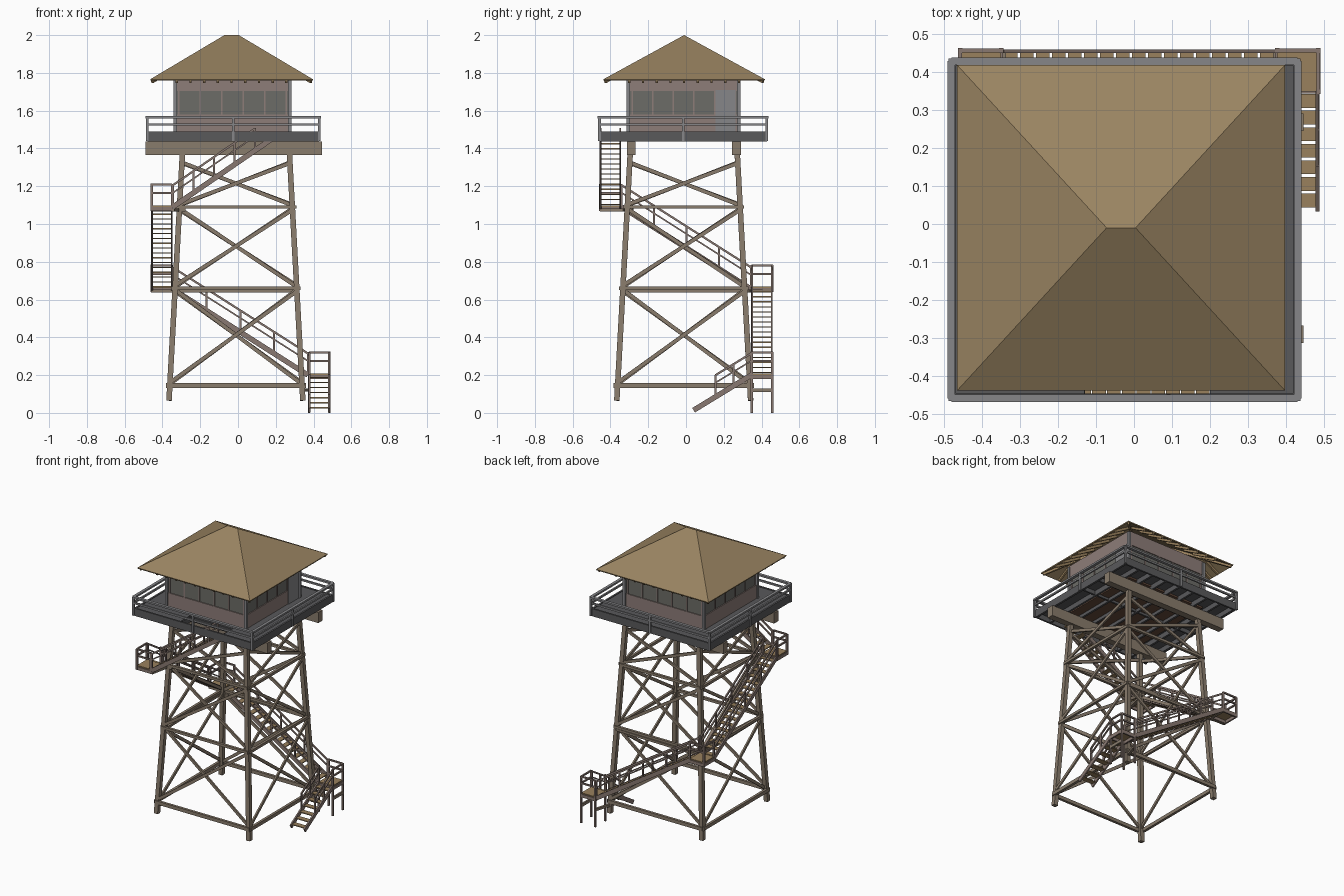
import bpy, bmesh, math
from mathutils import Vector as V

if "Cube" in bpy.data.objects:
    bpy.data.objects.remove(bpy.data.objects["Cube"])


def material(name, r, g, b):
    m = bpy.data.materials.new(name)
    m.diffuse_color = (r, g, b, 1)
    m.use_nodes = True
    m.node_tree.nodes["Principled BSDF"].inputs["Base Color"].default_value = m.diffuse_color
    return m


TIMBER = material("timber", .25, .20, .15)
STAIR = material("stair_wood", .25, .19, .165)
TREAD = material("tread_wood", .32, .22, .11)
ROOF = material("roof_shingle", .32, .23, .12)
DECK = material("deck_grey", .10, .10, .105)
RAIL = material("rail_grey", .24, .24, .25)
WALL = material("wall_paint", .27, .205, .19)
GLASS = material("glass", .15, .15, .135)
FLOOR = material("floor_brown", .13, .07, .045)


class Part:
    """Collects boxes and beams into one mesh object."""

    def __init__(self, name, mat):
        self.name, self.mat, self.bm = name, mat, bmesh.new()

    def hexa(self, low, high):
        v = [self.bm.verts.new(p) for p in low + high]
        for f in ((3, 2, 1, 0), (4, 5, 6, 7), (0, 1, 5, 4), (1, 2, 6, 5), (2, 3, 7, 6), (3, 0, 4, 7)):
            self.bm.faces.new([v[i] for i in f])

    def box(self, x0, x1, y0, y1, z0, z1):
        q = [(x0, y0), (x1, y0), (x1, y1), (x0, y1)]
        self.hexa([(x, y, z0) for x, y in q], [(x, y, z1) for x, y in q])

    def beam(self, a, b, w, h=None):
        a, b, h = V(a), V(b), h or w
        d = (b - a).normalized()
        ref = V((0, 0, 1)) if abs(d.z) < .95 else V((0, 1, 0))
        s = d.cross(ref).normalized()
        u = s.cross(d)
        o = [s * w / 2 * i + u * h / 2 * j for i, j in ((-1, -1), (1, -1), (1, 1), (-1, 1))]
        self.hexa([a + k for k in o], [b + k for k in o])

    def done(self):
        bmesh.ops.recalc_face_normals(self.bm, faces=self.bm.faces)
        me = bpy.data.meshes.new(self.name)
        self.bm.to_mesh(me)
        self.bm.free()
        me.materials.append(self.mat)
        ob = bpy.data.objects.new(self.name, me)
        bpy.context.collection.objects.link(ob)
        return ob


# Tapering tower legs
def leg(c, z, out=0):
    h = .354 - .07 * (z - .07) / 1.29 + out
    return V((-.011 + c[0] * h, -.012 + c[1] * h, z))


CORNERS = [(-1, -1), (1, -1), (1, 1), (-1, 1)]
p = Part("tower_legs", TIMBER)
for c in CORNERS:
    p.beam(leg(c, .065), leg(c, 1.37), .029)
p.done()

# Horizontal girts and cross braces on all four sides
girts, braces = Part("tower_girts", TIMBER), Part("tower_cross_braces", TIMBER)
LEVELS = [.145, .66, 1.09, 1.335]
for i in range(4):
    a, b = CORNERS[i], CORNERS[(i + 1) % 4]
    for k, z in enumerate(LEVELS[:3]):
        girts.beam(leg(a, z, .012), leg(b, z, .012), .018, .024 if k == 0 else .018)
    for z0, z1 in zip(LEVELS, LEVELS[1:]):
        braces.beam(leg(a, z0 + .01, .008), leg(b, z1 - .01, .008), .011, .02)
        braces.beam(leg(b, z0 + .01, -.004), leg(a, z1 - .01, -.004), .011, .02)
girts.done()
braces.done()

# Two deep main beams carrying the deck
p = Part("main_beams", TIMBER)
for y in (-.29, .267):
    p.box(-.49, .445, y - .023, y + .023, 1.365, 1.438)
p.done()

# Deck with a stair opening, joists and edge boards
X0, X1, Y0, Y1 = -.48, .43, -.458, .428
OX0, OX1, OY = -.13, .2, -.332
p = Part("deck_boards", DECK)
p.box(X0, X1, OY, Y1, 1.474, 1.486)
p.box(X0, OX0, Y0, OY, 1.474, 1.486)
p.box(OX1, X1, Y0, OY, 1.474, 1.486)
p.done()
p = Part("deck_joists", DECK)
for i in range(9):
    x = X0 + .01 + (X1 - X0 - .02) * i / 8
    p.box(x - .007, x + .007, OY if OX0 < x < OX1 else Y0, Y1, 1.44, 1.476)
for y in (OY, -.01, .14):
    p.box(X0, X1, y - .006, y + .006, 1.446, 1.475)
p.box(X0, X1, Y0, Y0 + .012, 1.438, 1.49)
p.box(X0, X1, Y1 - .012, Y1, 1.438, 1.49)
p.box(X0, X0 + .012, Y0, Y1, 1.438, 1.49)
p.box(X1 - .012, X1, Y0, Y1, 1.438, 1.49)
p.done()
p = Part("cabin_floor", FLOOR)
p.box(-.33, .27, -.3, .275, 1.462, 1.475)
p.done()

# Deck railing
p = Part("deck_railing", RAIL)
q = [V((X0, Y0, 0)), V((X1, Y0, 0)), V((X1, Y1, 0)), V((X0, Y1, 0))]
for i in range(4):
    a, b = q[i], q[(i + 1) % 4]
    for z, w, h in ((1.565, .02, .012), (1.527, .011, .012)):
        p.beam(a + V((0, 0, z)), b + V((0, 0, z)), w, h)
    for t in (0, .5):
        c = a.lerp(b, t)
        p.beam(c + V((0, 0, 1.44)), c + V((0, 0, 1.568)), .014)
p.done()

# Cabin: sill walls, header walls, glass band, mullions, corner posts
CX0, CX1, CY0, CY1 = -.333, .275, -.305, .28
p = Part("cabin_walls", WALL)
for z0, z1 in ((1.486, 1.58), (1.703, 1.8)):
    p.box(CX0, CX1, CY0, CY0 + .014, z0, z1)
    p.box(CX0, CX1, CY1 - .014, CY1, z0, z1)
    p.box(CX0, CX0 + .014, CY0, CY1, z0, z1)
    p.box(CX1 - .014, CX1, CY0, CY1, z0, z1)
p.done()
p, g = Part("window_frames", WALL), Part("window_panes", GLASS)
g.box(CX0 + .006, CX1 - .006, CY0 + .006, CY0 + .01, 1.575, 1.708)
g.box(CX0 + .006, CX1 - .006, CY1 - .01, CY1 - .006, 1.575, 1.708)
g.box(CX0 + .006, CX0 + .01, CY0 + .006, CY1 - .006, 1.575, 1.708)
g.box(CX1 - .01, CX1 - .006, CY0 + .006, CY1 - .006, 1.575, 1.708)
for i in range(6):
    x = CX0 + .02 + (CX1 - CX0 - .04) * i / 5
    y = CY0 + .02 + (CY1 - CY0 - .04) * i / 5
    for s in (CY0 + .005, CY1 - .005):
        p.box(x - .004, x + .004, s - .004, s + .004, 1.578, 1.705)
    for s in (CX0 + .005, CX1 - .005):
        p.box(s - .004, s + .004, y - .004, y + .004, 1.578, 1.705)
p.done()
g.done()
p = Part("cabin_corner_posts", RAIL)
for x in (CX0, CX1):
    for y in (CY0, CY1):
        p.box(x - .009, x + .009, y - .009, y + .009, 1.486, 1.79)
p.done()
p = Part("cabin_door", RAIL)
p.box(CX1 - .004, CX1 + .005, .155, .262, 1.486, 1.71)
p.done()

# Hip roof shell with short ridge
RX0, RX1, RY0, RY1, EZ = -.465, .397, -.438, .418, 1.766
p = Part("hip_roof", ROOF)
v = [p.bm.verts.new(c) for c in ((RX0, RY0, EZ), (RX1, RY0, EZ), (RX1, RY1, EZ), (RX0, RY1, EZ),
                                 (-.072, -.01, 2), (.004, -.01, 2))]
for f in ((0, 1, 5, 4), (1, 2, 5), (2, 3, 4, 5), (3, 0, 4)):
    p.bm.faces.new([v[i] for i in f])
roof = p.done()
mod = roof.modifiers.new("thickness", 'SOLIDIFY')
mod.thickness, mod.offset = .008, -1

# Exposed rafters under the eaves
p = Part("roof_rafters", TREAD)
for i in range(9):
    s, run = -.29 + .58 * i / 8, .13
    rise, z = run * .235 / .41, EZ - .012
    for x, d in ((RX0 + .01, 1), (RX1 - .01, -1)):
        p.beam((x, s - .01, z), (x + d * run, s - .01, z + rise), .012, .016)
    for y, d in ((RY0 + .01, 1), (RY1 - .01, -1)):
        p.beam((s - .034, y, z), (s - .034, y + d * run, z + rise), .012, .016)
for x, tx in ((RX0 + .01, -.072), (RX1 - .01, .004)):
    for y in (RY0 + .01, RY1 - .01):
        p.beam((x, y, EZ - .012), (tx, -.01, 1.98), .014, .016)
p.done()

# Stair flights: stringers, treads, handrails
W = .052


def flight(n, a, b, steps, r0=.0, r1=1.0):
    a, b, up = V(a), V(b), V((0, 0, 1))
    d = (b - a).normalized()
    s = V((d.y, -d.x, 0)).normalized() * W
    st, tr = Part(f"stair_{n}_frame", STAIR), Part(f"stair_{n}_treads", TREAD)
    for k in (-s, s):
        st.beam(a + k, b + k, .01, .028)
        for h, w in ((.115, .011), (.075, .008)):
            st.beam(a.lerp(b, r0) + k + up * h, a.lerp(b, r1) + k + up * h, .009, w)
        for i in range(5 if steps > 10 else 3):
            c = a.lerp(b, r0 + (r1 - r0) * i / (4 if steps > 10 else 2)) + k
            st.beam(c, c + up * .117, .01)
    fw = V((d.x, d.y, 0)).normalized() * .018
    for i in range(steps):
        c = a.lerp(b, (i + .5) / steps)
        tr.beam(c - fw, c + fw, 2 * W, .006)
    st.done()
    tr.done()


flight(1, (.43, .04, .014), (.43, .345, .2), 7, .38)
flight(2, (.37, .402, .2), (-.345, .402, .655), 17)
flight(3, (-.403, .345, .655), (-.403, -.34, 1.09), 17)
flight(4, (-.345, -.4, 1.09), (.2, -.4, 1.465), 14, 0, .8)


# Landings with rails on the two outer sides
def landing(n, cx, cy, z, sides, foot):
    fr, bd = Part(f"landing_{n}_frame", STAIR), Part(f"landing_{n}_boards", TREAD)
    h = .054
    bd.box(cx - h, cx + h, cy - h, cy + h, z, z + .008)
    q = [V((cx + i * h, cy + j * h, 0)) for i, j in CORNERS]
    for i in range(4):
        a, b = q[i], q[(i + 1) % 4]
        fr.beam(a + V((0, 0, z - .01)), b + V((0, 0, z - .01)), .01, .022)
        fr.beam(a + V((0, 0, z - foot)), a + V((0, 0, z + .122)), .012)
        if i in sides:
            for k in (.12, .075):
                fr.beam(a + V((0, 0, z + k)), b + V((0, 0, z + k)), .01)
    fr.done()
    bd.done()


landing(1, .43, .402, .2, (1, 2), .2)
landing(2, -.403, .402, .66, (2, 3), .02)
landing(3, -.403, -.4, 1.09, (0, 3), .02)

# Outrigger beams tying landings to the tower
p = Part("landing_outriggers", TIMBER)
p.beam((-.46, .34, .645), (.31, .325, .645), .016)
p.beam((-.345, .455, .645), (-.33, -.33, .645), .016)
p.beam((-.46, -.345, 1.075), (-.28, -.32, 1.075), .016)
p.beam((-.345, -.455, 1.075), (-.31, -.28, 1.075), .016)
p.beam((.376, .456, .12), (.335, .33, .12), .016)
p.beam((.484, .456, .12), (.484, .348, .12), .012, .02)
p.done()
